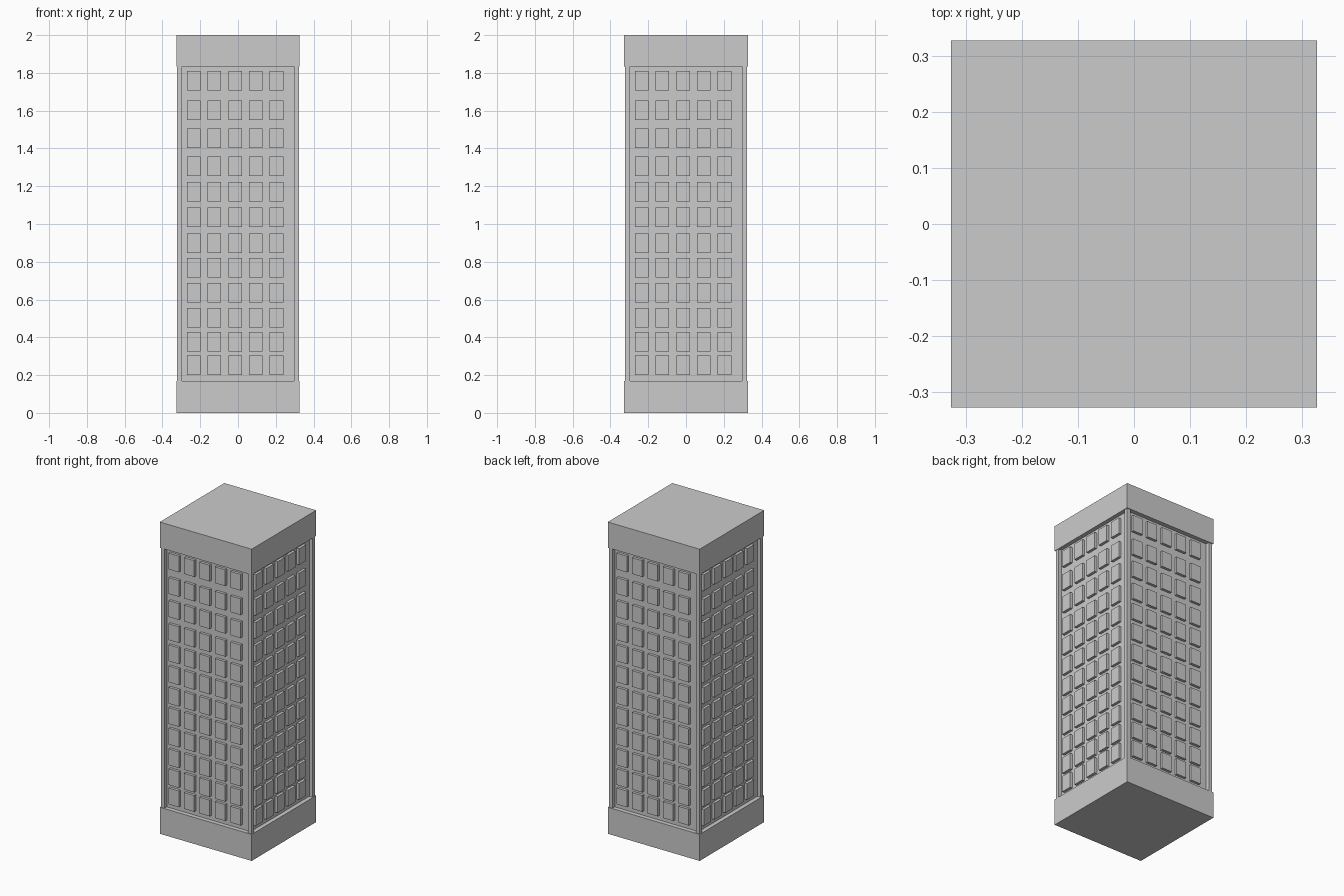
import bpy, bmesh
from mathutils import Matrix, Vector

if "Cube" in bpy.data.objects:
    bpy.data.objects.remove(bpy.data.objects["Cube"])

ROWS = [0.252, 0.376, 0.503, 0.636, 0.768, 0.898, 1.035, 1.170, 1.306, 1.454, 1.602, 1.759]
COLS = [-0.235 + 0.1097 * i for i in range(5)]
Z0, Z1 = 0.17, 1.835


def add_box(bm, lo, hi, rot=Matrix.Identity(4)):
    lo, hi = Vector(lo), Vector(hi)
    size = Matrix.Diagonal((*(hi - lo), 1))
    bmesh.ops.create_cube(bm, size=1, matrix=rot @ Matrix.Translation((lo + hi) / 2) @ size)


def make(name, boxes):
    bm = bmesh.new()
    for b in boxes:
        add_box(bm, *b)
    mesh = bpy.data.meshes.new(name)
    bm.to_mesh(mesh)
    bm.free()
    ob = bpy.data.objects.new(name, mesh)
    bpy.context.collection.objects.link(ob)
    return ob


# Base and roof blocks
make("base_block", [((-0.326, -0.327, 0), (0.326, 0.327, Z0))])
make("roof_block", [((-0.326, -0.327, Z1), (0.326, 0.327, 2))])

# Recessed wall core
make("wall_core", [((-0.299, -0.299, Z0), (0.299, 0.299, Z1))])

# Corner pillars framing the recessed walls
pillars = []
for sx in (-1, 1):
    for sy in (-1, 1):
        xs, ys = sorted((sx * 0.296, sx * 0.322)), sorted((sy * 0.296, sy * 0.322))
        pillars.append(((xs[0], ys[0], Z0), (xs[1], ys[1], Z1)))
make("corner_pillars", pillars)

# Raised windows, one grid per side
for k, side in enumerate(("right", "back", "left", "front")):
    rot = Matrix.Rotation(k * 1.5707963, 4, 'Z')
    make(side + "_windows", [((0.29, y - 0.036, z - 0.052), (0.316, y + 0.036, z + 0.052), rot)
                             for y in COLS for z in ROWS])
